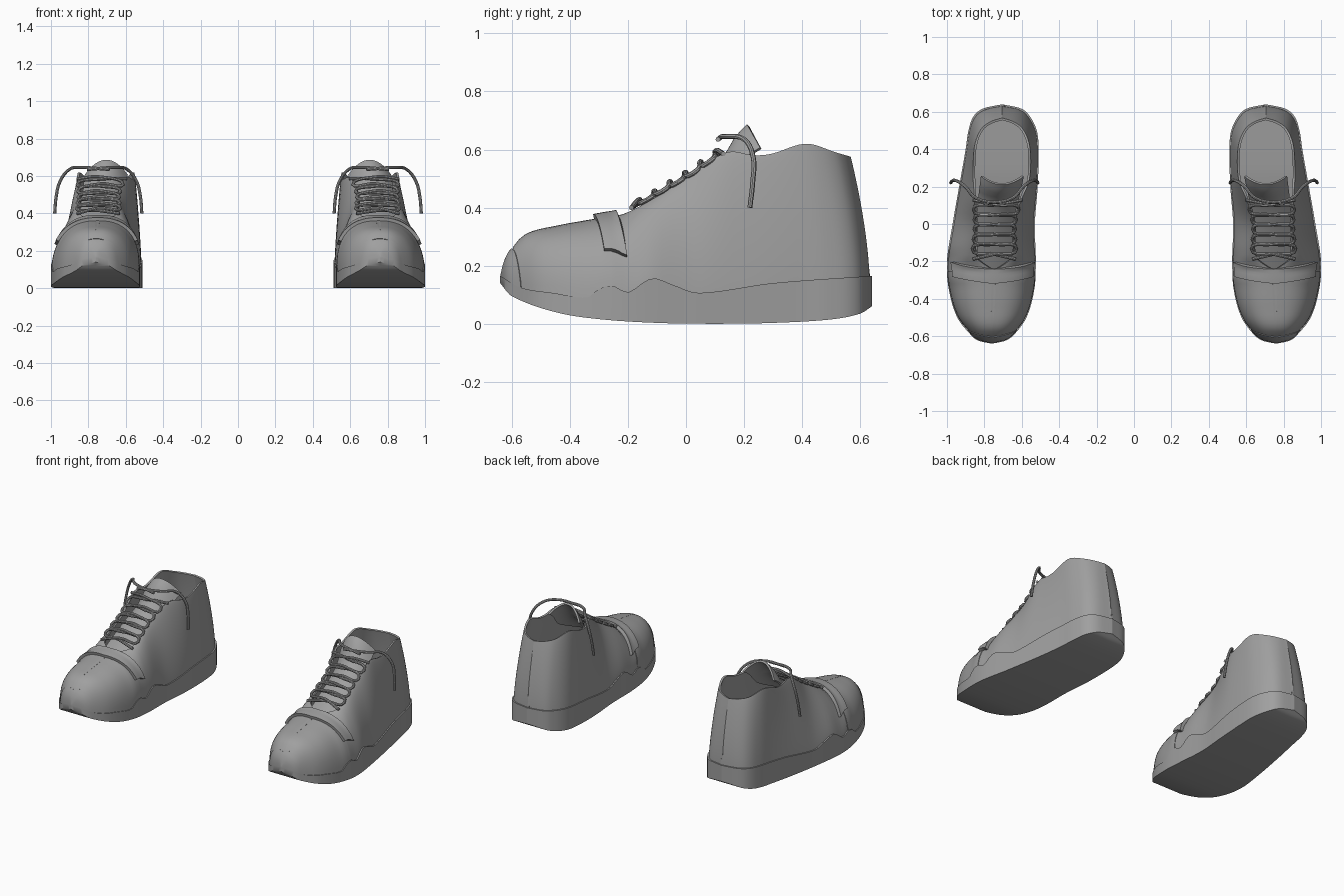
import bpy, bmesh, math
from mathutils import Vector, Matrix

cube = bpy.data.objects.get("Cube")
if cube:
    bpy.data.objects.remove(cube, do_unlink=True)

grey = bpy.data.materials.new("plain_grey")
grey.use_nodes = True
grey.diffuse_color = (0.35, 0.35, 0.35, 1)
grey.node_tree.nodes["Principled BSDF"].inputs["Base Color"].default_value = (0.35, 0.35, 0.35, 1)


def curve(*pts):
    """Smooth function through the given (position, value) pairs."""
    n = len(pts)
    slope = []
    for i in range(n):
        a, b = pts[max(i - 1, 0)], pts[min(i + 1, n - 1)]
        slope.append((b[1] - a[1]) / (b[0] - a[0]))

    def f(y):
        y = min(max(y, pts[0][0]), pts[-1][0])
        i = 0
        while i < n - 2 and y > pts[i + 1][0]:
            i += 1
        (x0, v0), (x1, v1) = pts[i], pts[i + 1]
        h = x1 - x0
        t = (y - x0) / h
        k = t * t * (3 - 2 * t)
        return (v0 + (v1 - v0) * k + h * t * (1 - t) * ((1 - t) * slope[i] - t * slope[i + 1]))
    return f


def finish(ob):
    """Shade one shoe's part and add its mirrored twin."""
    bpy.ops.object.select_all(action='DESELECT')
    ob.select_set(True)
    bpy.context.view_layer.objects.active = ob
    bpy.ops.object.convert(target='MESH')
    ob = bpy.context.object
    ob.data.materials.clear()
    ob.data.materials.append(grey)
    bpy.ops.object.shade_smooth_by_angle(angle=math.radians(40))
    part = ob.name
    ob.name = "left_" + part
    twin = ob.copy()
    twin.data = ob.data.copy()
    twin.name = "right_" + part
    twin.data.transform(Matrix.Scale(-1, 4, (1, 0, 0)))
    twin.data.flip_normals()
    bpy.context.collection.objects.link(twin)


def sheet(name, f, nu, nv, thick=0, offset=-1):
    """Skin f(side, u, v) on both sides of the shoe, joined in the middle."""
    bm = bmesh.new()
    for side in (1, -1):
        g = [[bm.verts.new(f(side, i / nu, j / nv)) for j in range(nv + 1)] for i in range(nu + 1)]
        for i in range(nu):
            for j in range(nv):
                quad = [g[i][j], g[i + 1][j], g[i + 1][j + 1], g[i][j + 1]]
                bm.faces.new(quad[::side])
    bmesh.ops.remove_doubles(bm, verts=bm.verts, dist=0.0004)
    bmesh.ops.dissolve_degenerate(bm, edges=bm.edges, dist=0.0002)
    mesh = bpy.data.meshes.new(name)
    bm.to_mesh(mesh)
    bm.free()
    ob = bpy.data.objects.new(name, mesh)
    bpy.context.collection.objects.link(ob)
    if thick:
        mod = ob.modifiers.new("thickness", 'SOLIDIFY')
        mod.thickness, mod.offset = thick, offset
    finish(ob)


# Outline and height profiles along the length of the shoe
HALF = 0.64
inner = curve((-.64, .76), (-.625, .69), (-.59, .64), (-.5, .575), (-.35, .533), (-.2, .525), (0, .53),
              (.2, .515), (.4, .51), (.5, .52), (.58, .56), (.62, .61), (.64, .705))
outer = curve((-.64, .76), (-.625, .83), (-.59, .875), (-.5, .945), (-.35, .99), (-.2, 1), (0, .97),
              (.2, .935), (.4, .9), (.5, .885), (.58, .855), (.62, .80), (.64, .705))
sole_low = curve((-.64, .14), (-.6, .095), (-.45, .04), (-.3, .016), (-.1, .003), (.1, 0), (.3, .003),
                 (.5, .015), (.6, .035), (.64, .06))
sole_high = curve((-.64, .165), (-.57, .125), (-.45, .105), (-.34, .09), (-.3, .12), (-.25, .13),
                  (-.2, .108), (-.12, .156), (-.04, .132), (.04, .106), (.3, .14), (.64, .165))
top_high = curve((-.64, .17), (-.63, .21), (-.61, .25), (-.56, .305), (-.45, .335), (-.3, .362), (-.2, .385),
                 (0, .5), (.14, .59), (.25, .58), (.32, .585), (.46, .62), (.58, .59), (.64, .575))
top_half = curve((-.64, 0), (-.26, 0), (-.19, .09), (0, .1), (.15, .13), (.25, .15), (.4, .153),
                 (.5, .14), (.58, .105), (.62, .055), (.64, 0))
top_mid = curve((-.64, .76), (-.2, .747), (.05, .74), (.25, .71), (.64, .705))
power = curve((-.64, 0.8), (-.3, 0.85), (-.1, 1.4), (.2, 1.65), (.64, 1.7))


def station(u):
    return -HALF * math.cos(math.pi * u)


def upper_surface(side, y, s):
    """Point on the upper: y along the shoe, s from the sole up to the top edge."""
    p, a = power(y), s * math.pi / 2
    c, v = max(math.cos(a), 0) ** p, math.sin(a) ** p
    if s == 1:
        c = 0
    low, top = sole_high(y) - 0.02, top_half(y)
    base = max((outer(y) - inner(y)) / 2 - 0.006, 0)
    mid = (outer(y) + inner(y)) / 2 * (1 - v) + top_mid(y) * v
    back = min(max((y - 0.15) / 0.49, 0), 1)
    return Vector((mid + side * (top + (base - top) * c),
                   y * 0.988 - 0.065 * v ** 1.6 * back,
                   low + (top_high(y) - low) * v))


def sole_surface(side, u, v):
    """Underside, side wall and top of the sole in three bands."""
    y = station(u)
    mid, half = (outer(y) + inner(y)) / 2, (outer(y) - inner(y)) / 2
    step = round(v * 3)
    z = sole_low(y) if step < 2 else sole_high(y)
    x = mid + side * half * (0, 1, 1, 0)[step]
    return Vector((x, y, z))


def toe_cap_surface(side, u, v):
    end = -0.57 - 0.04 * v
    return upper_surface(side, -0.64 + u * (end + 0.64), v)


def vamp_surface(side, u, v):
    return upper_surface(side, -0.6 + 0.342 * u, v)


def strap_surface(side, u, v):
    s = 0.34 + 0.66 * v
    return upper_surface(side, -0.285 - 0.035 * v + 0.08 * u, s) * 1 \
        if v < 1 else upper_center(-0.32 + 0.08 * u)


def upper_center(y):
    return Vector((top_mid(y), y * 0.988, top_high(y)))


tongue_line_z = curve((-.24, .335), (-.1, .415), (0, .475), (.12, .565), (.17, .645), (.21, .687))


def tongue_surface(side, u, v):
    y = -0.24 + 0.45 * u
    w = 1 - v
    return Vector((top_mid(y) - 0.01 * u + side * w * (0.09 + 0.025 * u),
                   y + 0.045 * u * u * w * w,
                   tongue_line_z(y) - w * w * (0.02 + 0.06 * u * u)))


sheet("sole", sole_surface, 80, 3)
sheet("upper", lambda side, u, v: upper_surface(side, station(u), v), 72, 16, 0.012)
sheet("toe_cap", toe_cap_surface, 8, 12, 0.006, 1)
sheet("vamp", vamp_surface, 16, 14, 0.003, 1)
sheet("strap", strap_surface, 5, 16, 0.02, 1)
sheet("tongue", tongue_surface, 20, 8, 0.012)


# Laces: two crossing zigzags and two hanging ends
def lace(name, points, radius=0.0085):
    data = bpy.data.curves.new(name, 'CURVE')
    data.dimensions = '3D'
    data.bevel_depth, data.bevel_resolution = radius, 2
    data.resolution_u, data.use_fill_caps = 5, True
    spline = data.splines.new('BEZIER')
    spline.bezier_points.add(len(points) - 1)
    for bp, p in zip(spline.bezier_points, points):
        bp.co = p
        bp.handle_left_type = bp.handle_right_type = 'AUTO'
    ob = bpy.data.objects.new(name, data)
    bpy.context.collection.objects.link(ob)
    finish(ob)


ROWS = 7
for start, name in ((1, "lace_zigzag_a"), (-1, "lace_zigzag_b")):
    path, side = [], start
    for k in range(ROWS):
        y = -0.19 + 0.32 * k / (ROWS - 1)
        eyelet = upper_surface(side, y, 0.86) + Vector((0, 0, 0.018))
        if path:
            middle = (path[-1] + eyelet) / 2
            middle.z = max(tongue_line_z(middle.y), top_high(middle.y)) + 0.018 + 0.006 * start
            path.append(middle)
        path.append(eyelet)
        side = -side
    lace(name, path)

for side, name in ((1, "outer_lace_end"), (-1, "inner_lace_end")):
    spots = ((-.06, .11, .635), (.1, .14, .645), (.155, .2, .635), (.205, .232, .57), (.225, .23, .49), (.233, .22, .4))
    lace(name, [Vector((0.747 + side * x, y, z)) for x, y, z in spots])
